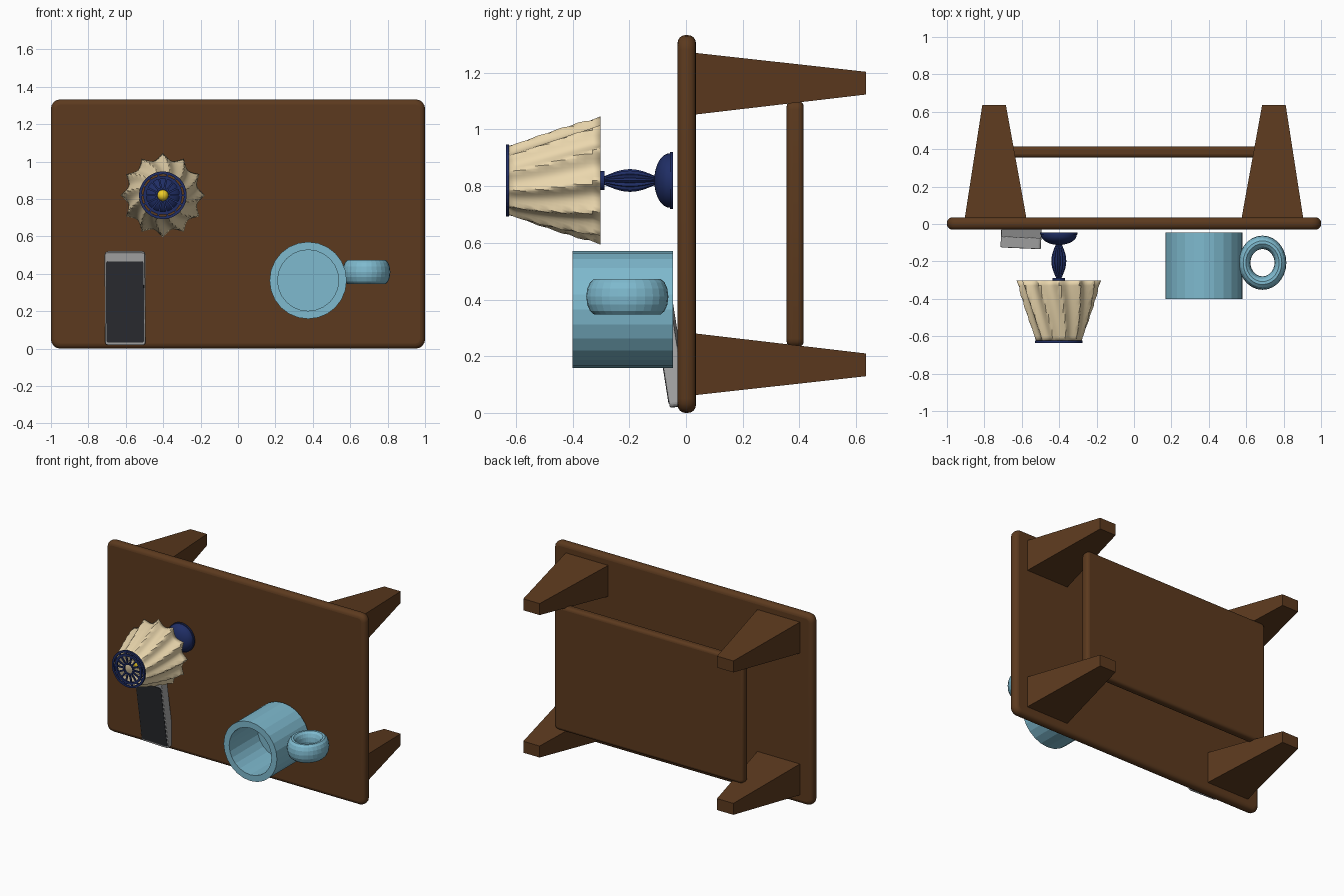
import bpy, bmesh, math
from mathutils import Matrix, Vector

if "Cube" in bpy.data.objects:
    bpy.data.objects.remove(bpy.data.objects["Cube"])


def material(name, r, g, b):
    m = bpy.data.materials.new(name)
    m.diffuse_color = (r, g, b, 1)
    m.use_nodes = True
    m.node_tree.nodes["Principled BSDF"].inputs["Base Color"].default_value = m.diffuse_color
    return m


WOOD = material("wood", 0.107, 0.042, 0.013)
BLUE = material("light_blue", 0.21, 0.49, 0.62)
CREAM = material("cream", 0.83, 0.68, 0.42)
NAVY = material("navy", 0.014, 0.027, 0.13)
YELLOW = material("yellow", 0.85, 0.6, 0.02)
GREY = material("light_grey", 0.4, 0.4, 0.4)
BLACK = material("screen_black", 0.025, 0.027, 0.032)


def finish(name, bm, mat, smooth=None):
    bmesh.ops.recalc_face_normals(bm, faces=bm.faces)
    me = bpy.data.meshes.new(name)
    bm.to_mesh(me)
    bm.free()
    ob = bpy.data.objects.new(name, me)
    bpy.context.collection.objects.link(ob)
    me.materials.append(mat)
    if smooth:
        bpy.ops.object.select_all(action='DESELECT')
        ob.select_set(True)
        bpy.context.view_layer.objects.active = ob
        bpy.ops.object.shade_smooth_by_angle(angle=math.radians(smooth))
    return ob


def slab(name, lo, hi, corner, edge, mat, smooth=None):
    """Box whose outline corners are rounded in the XZ plane, then softened at the rims."""
    lo, hi = Vector(lo), Vector(hi)
    bm = bmesh.new()
    bmesh.ops.create_cube(bm, size=1, matrix=Matrix.Translation((lo + hi) / 2) @ Matrix.Diagonal((*(hi - lo), 1)))
    across = [e for e in bm.edges if abs(e.verts[0].co.y - e.verts[1].co.y) > 1e-4]
    bmesh.ops.bevel(bm, geom=across, offset=corner, segments=4, profile=0.5, affect='EDGES')
    ob = finish(name, bm, mat, smooth)
    if edge:
        b = ob.modifiers.new("rim", 'BEVEL')
        b.width, b.segments, b.limit_method, b.angle_limit = edge, 4, 'ANGLE', math.radians(60)
    return ob


def lathe(name, profile, cx, cz, n, mat, ripple=None, smooth=None, closed=False):
    """Revolve (radius, y) points about a Y axis; ripple(angle, t) scales the radius."""
    bm = bmesh.new()
    rings = []
    for i, (r, y) in enumerate(profile):
        t = i / (len(profile) - 1)
        ring = []
        for k in range(n):
            a = 2 * math.pi * k / n
            rr = r * (ripple(a, t) if ripple else 1)
            ring.append(bm.verts.new((cx + rr * math.cos(a), y, cz + rr * math.sin(a))))
        rings.append(ring)
    pairs = list(zip(rings, rings[1:]))
    if closed:
        pairs.append((rings[-1], rings[0]))
    for p, q in pairs:
        for k in range(n):
            bm.faces.new((p[k], p[(k + 1) % n], q[(k + 1) % n], q[k]))
    bmesh.ops.remove_doubles(bm, verts=bm.verts, dist=1e-5)
    return finish(name, bm, mat, smooth)


# Table lying on its side: top, lower shelf, four tapered legs
slab("table_top", (-1, -0.03, 0), (1, 0.035, 1.333), 0.05, 0.028, WOOD, 40)
slab("lower_shelf", (-0.73, 0.355, 0.232), (0.73, 0.415, 1.101), 0.03, 0.02, WOOD, 40)
for sx, side in ((-1, "left"), (1, "right")):
    for sz, level in ((-1, "lower"), (1, "upper")):
        bm = bmesh.new()
        ends = []
        for y, x, dz, hx, hz in ((0.03, 0.74, 0.495, 0.165, 0.109), (0.636, 0.748, 0.497, 0.063, 0.04)):
            c = Vector((sx * x, y, 0.6665 + sz * dz))
            ends.append([bm.verts.new(c + Vector((u * hx, 0, v * hz)))
                         for u, v in ((-1, -1), (1, -1), (1, 1), (-1, 1))])
        a, b = ends
        bm.faces.new(a)
        bm.faces.new(b)
        for k in range(4):
            bm.faces.new((a[k], a[(k + 1) % 4], b[(k + 1) % 4], b[k]))
        finish(f"{level}_{side}_leg", bm, WOOD)

# Mug with thick wall and ring handle
MX, MZ = 0.375, 0.365
lathe("mug_body", [(0, -0.045), (0.206, -0.045), (0.206, -0.4), (0.163, -0.4), (0.163, -0.09), (0, -0.09)],
      MX, MZ, 24, BLUE)
bpy.ops.mesh.primitive_torus_add(major_segments=28, minor_segments=14, major_radius=0.109,
                                 minor_radius=0.036, location=(0.687, -0.207, 0.41))
handle = bpy.context.object
handle.name = "mug_handle"
handle.scale = (0.88, 1, 1.8)
handle.data.materials.append(BLUE)

# Phone leaning off the table top
frame = slab("phone_body", (-0.108, -0.03, -0.25), (0.108, 0.03, 0.25), 0.016, 0.005, GREY)
screen = slab("phone_screen", (-0.101, -0.0325, -0.235), (0.101, -0.025, 0.203), 0.012, 0, BLACK)
pose = (Matrix.Translation((-0.603, -0.062, 0.27)) @ Matrix.Rotation(math.radians(-2.5), 4, 'Z')
        @ Matrix.Rotation(math.radians(9), 4, 'X'))
for ob in (frame, screen):
    ob.matrix_world = pose

# Lamp base, fluted stem, rod and bulb
LX, LZ = -0.402, 0.82
dome = [(0.096 * math.cos(a), -0.057 - 0.055 * math.sin(a)) for a in [i * math.pi / 16 for i in range(9)]]
lathe("lamp_base", [(0, -0.045), (0.101, -0.045), (0.101, -0.057)] + dome, LX, LZ, 40, NAVY, smooth=35)
stem = [(0.014 + 0.026 * math.sin(math.pi * i / 14), -0.105 - 0.185 * i / 14) for i in range(15)]
lathe("lamp_stem", stem, LX, LZ, 48, NAVY, ripple=lambda a, t: 0.9 + 0.1 * math.cos(12 * a))
lathe("lamp_collar", [(0, -0.288), (0.034, -0.288), (0.034, -0.304), (0, -0.304)], LX, LZ, 24, NAVY)
lathe("lamp_rod", [(0, -0.3), (0.01, -0.3), (0.01, -0.52), (0, -0.52)], LX, LZ, 12, NAVY)
bpy.ops.mesh.primitive_uv_sphere_add(segments=20, ring_count=12, radius=0.03, location=(LX, -0.53, LZ))
bpy.context.object.name = "lamp_bulb"
bpy.context.object.data.materials.append(YELLOW)
bpy.ops.object.shade_smooth()

# Twisted pleated shade
profile = [(0.226 - 0.1 * (i / 12) ** 1.15, -0.302 - 0.326 * i / 12) for i in range(13)]
shade = lathe("lamp_shade", profile, LX, LZ, 96, CREAM, smooth=35,
              ripple=lambda a, t: 1 - (0.16 - 0.06 * t) * abs(math.sin(6 * (a + 0.3 * t))))
shade.modifiers.new("thickness", 'SOLIDIFY').thickness = 0.004

# Wheel closing the shade: three rings and spokes
for name, r0, r1 in (("shade_outer_ring", 0.113, 0.127), ("shade_middle_ring", 0.088, 0.104),
                     ("shade_hub_ring", 0.031, 0.04)):
    lathe(name, [(r0, -0.624), (r1, -0.624), (r1, -0.636), (r0, -0.636)], LX, LZ, 48, NAVY, closed=True)
bm = bmesh.new()
for k in range(14):
    bmesh.ops.create_cube(bm, size=1, matrix=Matrix.Translation((LX, -0.63, LZ))
                          @ Matrix.Rotation(2 * math.pi * k / 14, 4, 'Y')
                          @ Matrix.Translation((0.077, 0, 0)) @ Matrix.Diagonal((0.086, 0.009, 0.01, 1)))
finish("shade_spokes", bm, NAVY)
